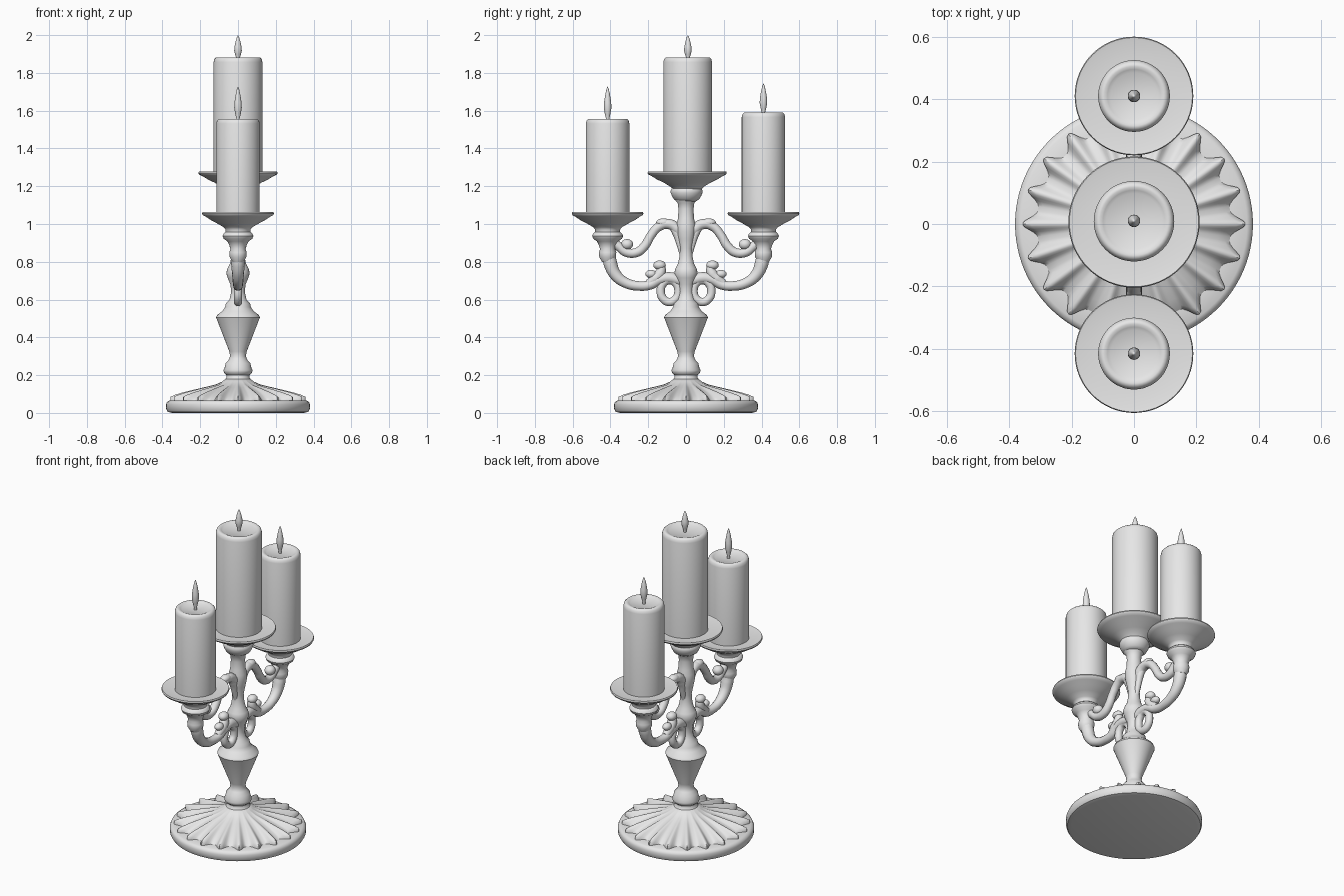
import bpy, bmesh, math
from mathutils import Vector

grey = bpy.data.materials.new("plain grey")
grey.diffuse_color = (0.8, 0.8, 0.8, 1)


def finish(ob, angle=40):
    ob.data.materials.clear()
    ob.data.materials.append(grey)
    bpy.ops.object.select_all(action='DESELECT')
    ob.select_set(True)
    bpy.context.view_layer.objects.active = ob
    bpy.ops.object.shade_smooth_by_angle(angle=math.radians(angle))
    return ob


def lathe(name, profile, y=0.0, segs=64, warp=None, angle=40):
    """Revolve (radius, z) points about a vertical axis; warp may shift each point."""
    bm = bmesh.new()
    rings = []
    for i, (r, z) in enumerate(profile):
        if r == 0:
            rings.append([bm.verts.new((0, y, z))])
            continue
        ring = []
        for k in range(segs):
            a = 2 * math.pi * k / segs
            rr, zz = warp(i, r, z, a) if warp else (r, z)
            ring.append(bm.verts.new((rr * math.cos(a), y + rr * math.sin(a), zz)))
        rings.append(ring)
    for lo, hi in zip(rings, rings[1:]):
        for k in range(segs):
            n = (k + 1) % segs
            if len(lo) == 1:
                bm.faces.new((lo[0], hi[n], hi[k]))
            elif len(hi) == 1:
                bm.faces.new((lo[k], lo[n], hi[0]))
            else:
                bm.faces.new((lo[k], lo[n], hi[n], hi[k]))
    bmesh.ops.recalc_face_normals(bm, faces=bm.faces)
    me = bpy.data.meshes.new(name)
    bm.to_mesh(me)
    bm.free()
    ob = bpy.data.objects.new(name, me)
    bpy.context.collection.objects.link(ob)
    return finish(ob, angle)


def tube(name, pts, side, closed=False):
    """Tapered round bar through (y, z, radius) points in the y-z plane."""
    cu = bpy.data.curves.new(name, 'CURVE')
    cu.dimensions = '3D'
    cu.bevel_depth = 1.0
    cu.bevel_resolution = 4
    cu.resolution_u = 8
    cu.use_fill_caps = True
    sp = cu.splines.new('BEZIER')
    sp.bezier_points.add(len(pts) - 1)
    sp.use_cyclic_u = closed
    for p, (y, z, r) in zip(sp.bezier_points, pts):
        p.co = (0, side * y, z)
        p.radius = r
        p.handle_left_type = p.handle_right_type = 'AUTO'
    ob = bpy.data.objects.new(name, cu)
    bpy.context.collection.objects.link(ob)
    bpy.ops.object.select_all(action='DESELECT')
    ob.select_set(True)
    bpy.context.view_layer.objects.active = ob
    bpy.ops.object.convert(target='MESH')
    return finish(bpy.context.object, 60)


def knob(name, y, z, size):
    bpy.ops.mesh.primitive_uv_sphere_add(segments=20, ring_count=12, radius=1, location=(0, y, z))
    ob = bpy.context.object
    ob.name = name
    ob.scale = size
    return finish(ob, 60)


# Round foot
lathe("foot_disc", [(0, 0), (0.35, 0), (0.372, 0.006), (0.38, 0.02), (0.381, 0.045),
                    (0.376, 0.058), (0.362, 0.066), (0.30, 0.066), (0, 0.066)], segs=96)

# Fluted skirt with a scalloped edge
skirt = [(0.33, 0.06), (0.33, 0.072), (0.31, 0.084), (0.28, 0.097), (0.24, 0.111),
         (0.20, 0.124), (0.16, 0.136), (0.12, 0.148), (0.085, 0.165), (0.06, 0.185), (0, 0.185)]


def flute(i, r, z, a):
    t = max(0, (r - 0.09) / 0.24)
    w = math.cos(20 * a) + 0.25 * math.cos(40 * a)
    dz = 0.011 * t * w if i > 0 else 0
    return r + 0.022 * t ** 3 * w, z + dz


lathe("fluted_skirt", skirt, segs=240, warp=flute, angle=50)

# Turned stem
lathe("stem", [(0, 0.15), (0.075, 0.17), (0.06, 0.188), (0.06, 0.2), (0.074, 0.212), (0.077, 0.226),
               (0.07, 0.242), (0.066, 0.262), (0.05, 0.28), (0.042, 0.30), (0.046, 0.325),
               (0.112, 0.495), (0.116, 0.505), (0.11, 0.518), (0.082, 0.54), (0.068, 0.56),
               (0.064, 0.58), (0.045, 0.60), (0.036, 0.64), (0.04, 0.68), (0.055, 0.715),
               (0.062, 0.74), (0.056, 0.765), (0.042, 0.79), (0.034, 0.83), (0.032, 0.87),
               (0.042, 0.92), (0.05, 0.96), (0.05, 1.0), (0.042, 1.03), (0.04, 1.08),
               (0.044, 1.11), (0.06, 1.13), (0.064, 1.14), (0, 1.14)])


# Candle with its drip dish, wick flame
def dish(name, y, z, r, neck):
    lathe(name, [(0, z - 0.11), (neck, z - 0.11), (neck * 1.0, z - 0.092), (neck * 1.15, z - 0.08),
                 (r * 0.58, z - 0.06), (r * 0.76, z - 0.042), (r * 0.9, z - 0.024), (r * 0.98, z - 0.016),
                 (r, z - 0.008), (r * 0.985, z), (r * 0.93, z - 0.002), (r * 0.6, z - 0.008),
                 (0, z - 0.008)], y)


def candle(name, y, z0, z1, r):
    lathe(name, [(0, z0), (r, z0), (r, z1 - 0.025), (r - 0.004, z1 - 0.009), (r - 0.012, z1 - 0.001),
                 (r - 0.02, z1), (r - 0.03, z1 - 0.004), (r - 0.04, z1 - 0.01),
                 (0, z1 - 0.013)], y, 48)


def flame(name, y, z0, z1):
    h = z1 - z0
    lathe(name, [(0, z0)] + [(r, z0 + t * h) for r, t in (
        (0.009, 0), (0.009, 0.12), (0.015, 0.25), (0.02, 0.4), (0.019, 0.55),
        (0.013, 0.75), (0.006, 0.92))] + [(0, z1)], y, 20, angle=60)


dish("centre_dish", 0.006, 1.278, 0.21, 0.078)
lathe("centre_collar", [(0, 1.12), (0.05, 1.12), (0.068, 1.132), (0.078, 1.15), (0.084, 1.165),
                        (0.084, 1.178), (0.078, 1.19), (0, 1.19)], 0.003)
candle("centre_candle", 0.009, 1.262, 1.882, 0.129)
flame("centre_flame", 0.01, 1.862, 2.0)

for side, label, yc, top, tip in ((-1, "front", 0.415, 1.557, 1.73), (1, "back", 0.41, 1.591, 1.745)):
    y = side * yc
    dish(label + "_dish", y, 1.063, 0.19, 0.066)
    candle(label + "_candle", y, 1.048, top, 0.115)
    flame(label + "_flame", y, top - 0.02, tip)
    # Cup under the dish
    lathe(label + "_cup", [(0, 0.80), (0.03, 0.80), (0.044, 0.825), (0.046, 0.85), (0.04, 0.868),
                           (0.047, 0.89), (0.056, 0.908), (0.076, 0.922), (0.082, 0.937),
                           (0.076, 0.95), (0.066, 0.958), (0, 0.958)], y, 40)
    # Main arm sweeping from the cup to the stem
    tube(label + "_arm", [(0.41, 0.86, 0.034), (0.40, 0.79, 0.036), (0.372, 0.73, 0.031),
                          (0.32, 0.689, 0.027), (0.25, 0.672, 0.025), (0.19, 0.678, 0.025),
                          (0.14, 0.705, 0.028), (0.09, 0.715, 0.03), (0.03, 0.70, 0.03)], side)
    # Loop beside the stem
    tube(label + "_loop", [(0.087 + 0.047 * math.cos(a), 0.645 + 0.058 * math.sin(a), 0.022)
                           for a in (k * math.pi / 4 for k in range(8))], side, True)
    # Small leaf curl rising from the arm
    tube(label + "_leaf", [(0.20, 0.685, 0.02), (0.165, 0.71, 0.028), (0.138, 0.738, 0.028),
                           (0.132, 0.765, 0.024), (0.145, 0.785, 0.015)], side)
    knob(label + "_leaf_tip", side * 0.14, 0.782, (0.028, 0.033, 0.025))
    knob(label + "_leaf_bud", side * 0.185, 0.735, (0.024, 0.03, 0.022))
    # Upper scroll between the stem and the cup
    tube(label + "_scroll", [(0.03, 0.93, 0.02), (0.05, 0.975, 0.028), (0.095, 1.0, 0.027),
                             (0.145, 0.985, 0.024), (0.185, 0.94, 0.023), (0.218, 0.885, 0.024),
                             (0.26, 0.85, 0.024), (0.315, 0.85, 0.024), (0.355, 0.88, 0.024),
                             (0.40, 0.915, 0.024)], side)
    knob(label + "_scroll_bud", side * 0.312, 0.892, (0.03, 0.032, 0.028))
    knob(label + "_scroll_crest", side * 0.12, 1.008, (0.026, 0.038, 0.022))
    tube(label + "_scroll_tail", [(0.07, 0.985, 0.02), (0.052, 0.955, 0.022), (0.035, 0.90, 0.018),
                                  (0.02, 0.84, 0.014)], side)
